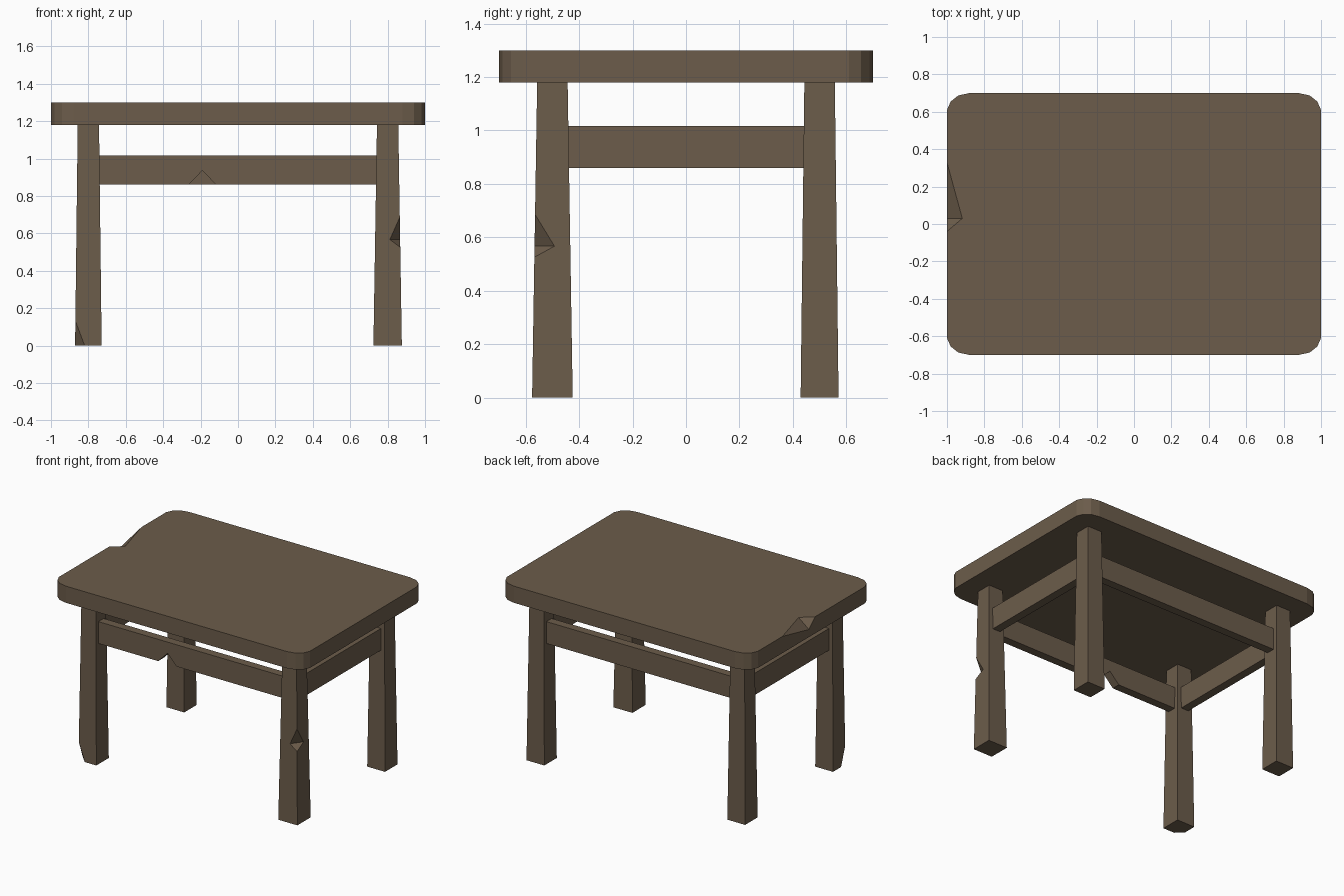
import bpy, bmesh
from mathutils import Vector

if "Cube" in bpy.data.objects:
    bpy.data.objects.remove(bpy.data.objects["Cube"])

wood = bpy.data.materials.new("dark_wood")
wood.diffuse_color = (0.15, 0.108, 0.07, 1)
wood.use_nodes = True
wood.node_tree.nodes["Principled BSDF"].inputs["Base Color"].default_value = wood.diffuse_color


def add_object(name, bm):
    bmesh.ops.recalc_face_normals(bm, faces=bm.faces)
    mesh = bpy.data.meshes.new(name)
    bm.to_mesh(mesh)
    bm.free()
    ob = bpy.data.objects.new(name, mesh)
    mesh.materials.append(wood)
    bpy.context.collection.objects.link(ob)
    return ob


def loft(name, lower, upper):
    """Solid between two matching outlines."""
    bm = bmesh.new()
    a = [bm.verts.new(p) for p in lower]
    b = [bm.verts.new(p) for p in upper]
    n = len(a)
    bm.faces.new(a)
    bm.faces.new(b)
    for i in range(n):
        j = (i + 1) % n
        bm.faces.new((a[i], a[j], b[j], b[i]))
    return add_object(name, bm)


def rect(cx, cy, hx, hy, z):
    return [(cx - hx, cy - hy, z), (cx + hx, cy - hy, z),
            (cx + hx, cy + hy, z), (cx - hx, cy + hy, z)]


def chip(target, inner, outer):
    """Cut a chip; inner points lie on the cut, and the hull grows outward from them."""
    inner = [Vector(p) for p in inner]
    mid = sum(inner, Vector()) / len(inner)
    bm = bmesh.new()
    for p in inner + [Vector(q) for q in outer]:
        bm.verts.new(mid + (p - mid) * 1.6)
    bmesh.ops.convex_hull(bm, input=bm.verts)
    cutter = add_object("chip_cutter", bm)
    cutter.hide_render = True
    mod = target.modifiers.new("chip", "BOOLEAN")
    mod.operation = "DIFFERENCE"
    mod.solver = "EXACT"
    mod.object = cutter
    bpy.context.view_layer.objects.active = target
    bpy.ops.object.modifier_apply(modifier=mod.name)
    bpy.data.objects.remove(cutter)


# Tabletop with softened corners
corner = [(1, .61), (.98, .655), (.94, .687), (.88, .7)]
outline = []
for sx, sy in ((1, 1), (-1, 1), (-1, -1), (1, -1)):
    pts = corner if sx * sy > 0 else corner[::-1]
    outline += [(sx * x, sy * y) for x, y in pts]
top = loft("tabletop", [(x, y, 1.18) for x, y in outline],
           [(x, y, 1.30) for x, y in outline])
chip(top, [(-.918, .03, 1.3), (-1, .03, 1.235)],
     [(-1, .33, 1.3), (-1, -.04, 1.3)])

# Tapered legs
legs = {}
for fy, sy in (("front", -1), ("back", 1)):
    for fx, sx in (("left", -1), ("right", 1)):
        name = f"{fy}_{fx}_leg"
        h = .076 if name == "front_right_leg" else .071
        legs[name] = loft(name, rect(sx * .8, sy * .5, h, h, 0),
                          rect(sx * .8, sy * .5, .057, .057, 1.18))

# Damage on the front legs
chip(legs["front_right_leg"],
     [(.812, -.567, .567), (.867, -.492, .567)],
     [(.866, -.566, .69), (.868, -.568, .525)])
chip(legs["front_left_leg"],
     [(-.869, -.569, .13), (-.82, -.571, 0), (-.871, -.52, 0)],
     [(-.871, -.571, 0)])

# Rails between the legs
rails = {}
for name, cx, cy, hx, hy in (("front_rail", 0, -.5, .742, .03),
                             ("back_rail", 0, .5, .742, .03),
                             ("left_rail", -.8, 0, .03, .442),
                             ("right_rail", .8, 0, .03, .442)):
    rails[name] = loft(name, rect(cx, cy, hx, hy, .86),
                       rect(cx, cy, hx, hy, 1.017))

# V-shaped break under the front rail
chip(rails["front_rail"], [(-.19, -.54, .936), (-.19, -.46, .936)],
     [(x, y, .86) for x in (-.265, -.118) for y in (-.54, -.46)])
